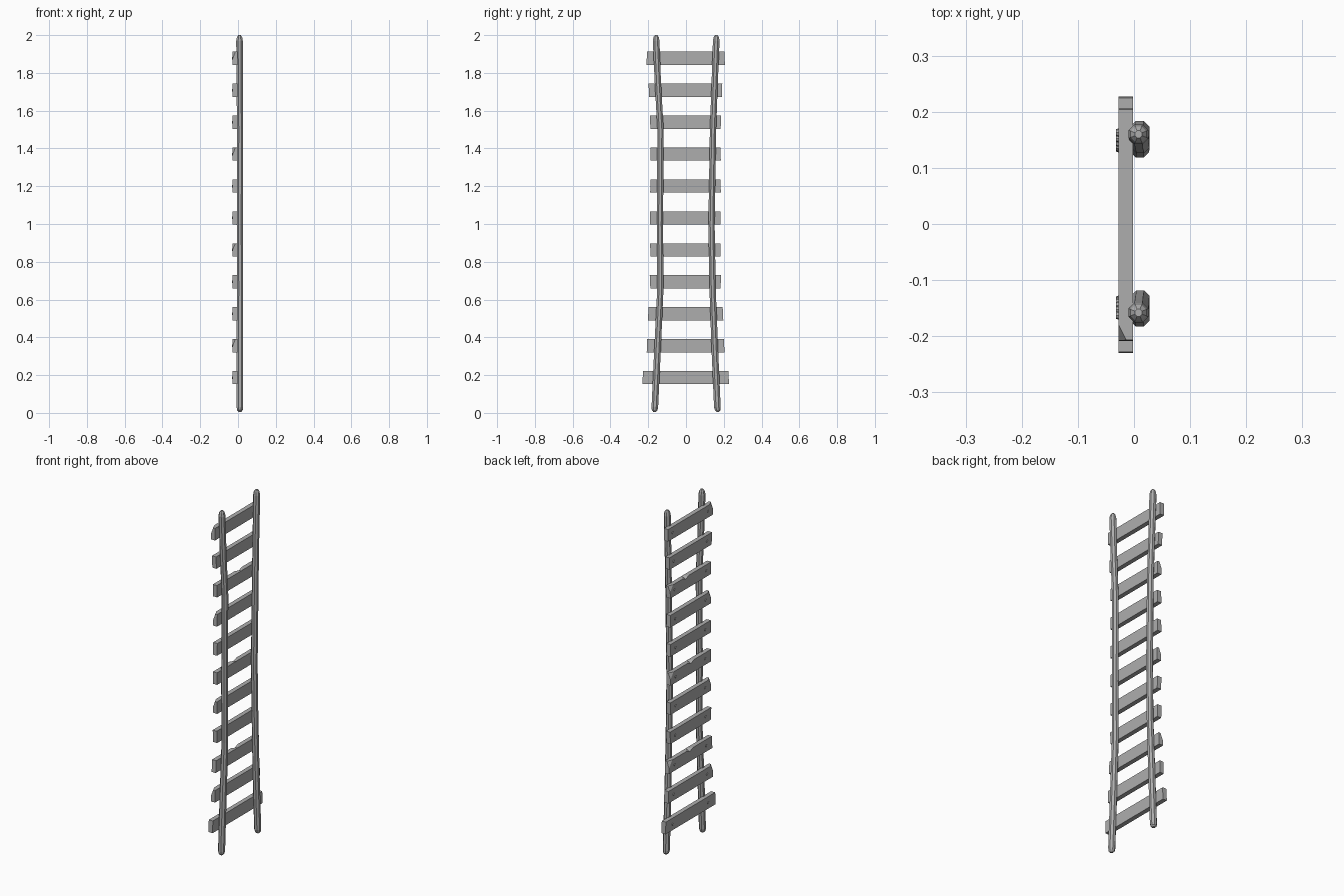
import bpy, bmesh, math, random
from mathutils import Vector, Matrix

cube = bpy.data.objects.get("Cube")
if cube:
    bpy.data.objects.remove(cube, do_unlink=True)

random.seed(4)

# One weathered grey for the whole ladder
grey = bpy.data.materials.new("weathered_grey")
grey.use_nodes = True
colour = (0.42, 0.42, 0.42, 1)
grey.diffuse_color = colour
grey.node_tree.nodes["Principled BSDF"].inputs["Base Color"].default_value = colour


def finish(bm, name):
    bmesh.ops.recalc_face_normals(bm, faces=bm.faces)
    mesh = bpy.data.meshes.new(name)
    bm.to_mesh(mesh)
    bm.free()
    mesh.materials.append(grey)
    obj = bpy.data.objects.new(name, mesh)
    bpy.context.collection.objects.link(obj)
    return obj


def pole(name, path, sides=8):
    """Faceted pole lofted through (x, y, z, radius) stations."""
    bm = bmesh.new()
    rings = []
    for x, y, z, r in path:
        ring = []
        for i in range(sides):
            a = math.tau * (i + 0.5) / sides
            ring.append(bm.verts.new((x + r * math.cos(a), y + r * math.sin(a), z)))
        rings.append(ring)
    for low, high in zip(rings, rings[1:]):
        for i in range(sides):
            j = (i + 1) % sides
            bm.faces.new((low[i], low[j], high[j], high[i]))
    bm.faces.new(rings[0])
    bm.faces.new(rings[-1])
    return finish(bm, name)


# Bowed side poles with rounded ends
pole("left_pole", [
    (0.010, -0.166, 0.006, 0.008), (0.010, -0.166, 0.014, 0.016),
    (0.010, -0.165, 0.03, 0.019), (0.010, -0.150, 0.35, 0.019),
    (0.011, -0.136, 0.65, 0.018), (0.010, -0.138, 1.00, 0.018),
    (0.011, -0.135, 1.50, 0.018), (0.009, -0.149, 1.75, 0.018),
    (0.008, -0.158, 1.97, 0.019), (0.008, -0.158, 1.99, 0.015),
    (0.008, -0.158, 2.00, 0.007)])
pole("right_pole", [
    (0.010, 0.168, 0.006, 0.008), (0.010, 0.168, 0.014, 0.016),
    (0.010, 0.166, 0.03, 0.019), (0.010, 0.152, 0.35, 0.019),
    (0.011, 0.141, 0.65, 0.018), (0.010, 0.135, 1.00, 0.018),
    (0.011, 0.143, 1.50, 0.018), (0.009, 0.152, 1.75, 0.018),
    (0.008, 0.160, 1.97, 0.019), (0.008, 0.160, 1.99, 0.015),
    (0.008, 0.160, 2.00, 0.007)])

BACK, FRONT, HALF = -0.028, -0.002, 0.035


def rung(name, z, y0, y1, dent, chip):
    """Plank with slightly skewed ends, an optional dented edge and chipped corner."""
    bm = bmesh.new()
    skew = random.uniform(-0.004, 0.004)
    mid = random.uniform(-0.03, 0.06)
    loops = []
    for x, depth in ((BACK, dent), (FRONT, 0)):
        outline = [(y0 + skew, -HALF), (y1 - skew, -HALF), (y1, HALF),
                   (mid + 0.03, HALF), (mid, HALF - depth),
                   (mid - 0.03, HALF), (y0, HALF)]
        loops.append([bm.verts.new((x, y, z + h)) for y, h in outline])
    back, front = loops
    bm.faces.new(back)
    bm.faces.new(front)
    for i in range(len(back)):
        j = (i + 1) % len(back)
        face = (back[i], back[j], front[j], front[i])
        bmesh.ops.triangulate(bm, faces=[bm.faces.new(face)])
    # Slice off one outer corner
    if chip:
        normal = Vector((-1, 0.5 * chip, 0.4)).normalized()
        corner = Vector((BACK, y1 if chip > 0 else y0, z + HALF))
        cut = bmesh.ops.bisect_plane(
            bm, geom=bm.verts[:] + bm.edges[:] + bm.faces[:],
            plane_co=corner - normal * 0.012, plane_no=normal, clear_outer=True)
        edges = [e for e in cut["geom_cut"] if isinstance(e, bmesh.types.BMEdge)]
        bmesh.ops.holes_fill(bm, edges=edges, sides=0)
    return finish(bm, name)


def nail(name, y, z):
    bm = bmesh.new()
    bmesh.ops.create_cone(
        bm, cap_ends=True, segments=8, radius1=0.008, radius2=0.006, depth=0.006,
        matrix=Matrix.Translation((-0.029, y, z)) @ Matrix.Rotation(-math.pi / 2, 4, 'Y'))
    return finish(bm, name)


# Rungs and their nail heads, from the bottom up
spans = [(-0.228, 0.225), (-0.207, 0.202), (-0.198, 0.194), (-0.192, 0.186),
         (-0.190, 0.184), (-0.190, 0.182), (-0.187, 0.182), (-0.187, 0.182),
         (-0.191, 0.186), (-0.198, 0.192), (-0.207, 0.204)]
for i, (y0, y1) in enumerate(spans):
    z = 0.187 + 0.169 * i
    dent = 0.012 if i in (2, 5, 8) else 0
    chip = (0, -1, 1)[i % 3]
    rung(f"rung_{i + 1}", z, y0, y1, dent, chip)
    inset = 0.135 + 0.028 * abs((z - 1.03) / 0.85) ** 2
    for side, label in ((-1, "left"), (1, "right")):
        nail(f"{label}_nail_{i + 1}", side * inset, z)
